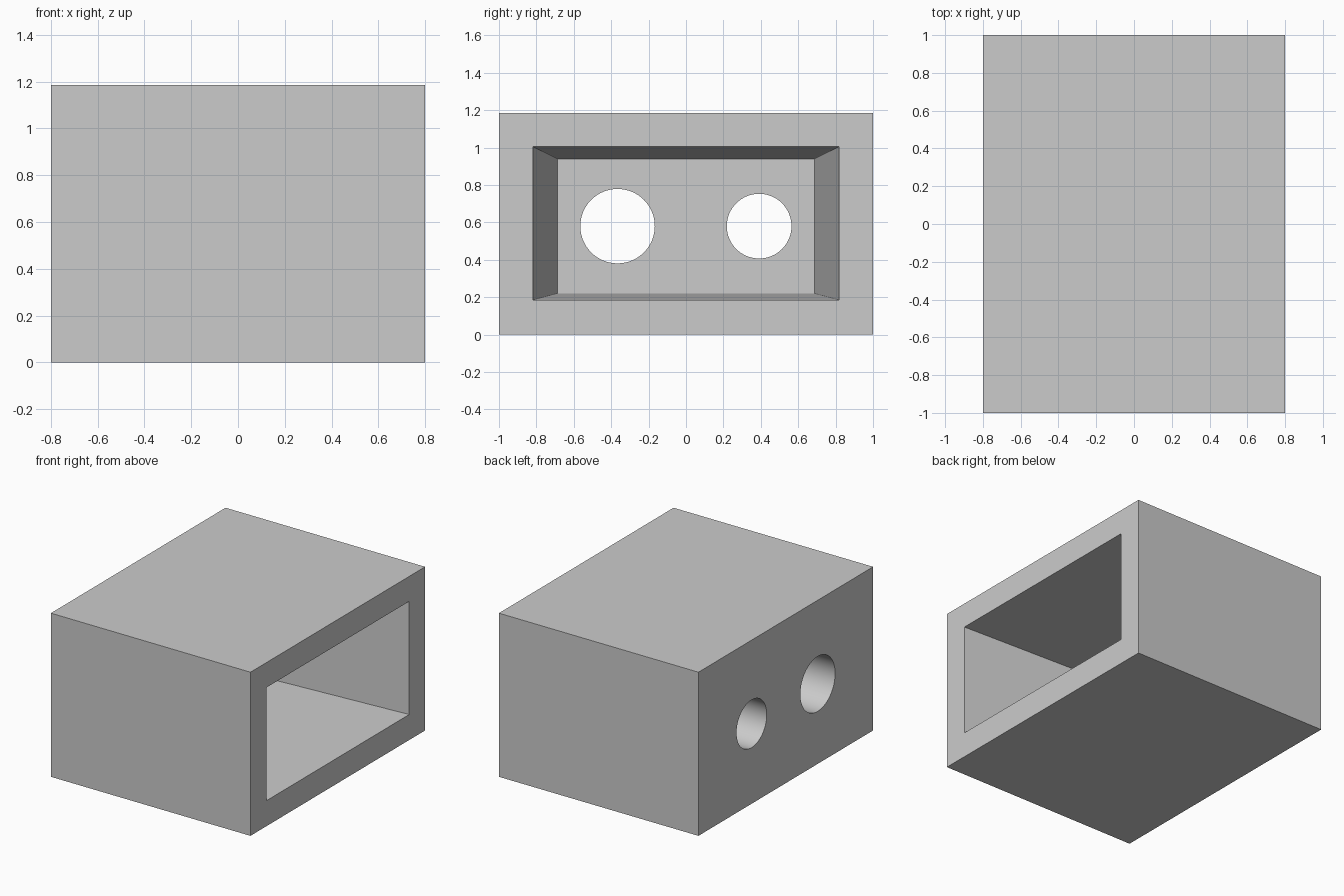
import bpy
import bmesh
from mathutils import Matrix, Vector

default = bpy.data.objects.get("Cube")
if default:
    bpy.data.objects.remove(default, do_unlink=True)

WIDTH, LENGTH, HEIGHT = 1.6, 2.0, 1.186
RIGHT = WIDTH / 2
POCKET_FLOOR = RIGHT - 1.0

# Single grey material
grey = bpy.data.materials.new("plain grey")
grey.use_nodes = True
grey.diffuse_color = (0.6, 0.6, 0.6, 1)
grey.node_tree.nodes["Principled BSDF"].inputs["Base Color"].default_value = (0.6, 0.6, 0.6, 1)


def add_object(name, bm):
    bmesh.ops.recalc_face_normals(bm, faces=bm.faces)
    mesh = bpy.data.meshes.new(name)
    bm.to_mesh(mesh)
    bm.free()
    mesh.materials.append(grey)
    obj = bpy.data.objects.new(name, mesh)
    bpy.context.collection.objects.link(obj)
    return obj


def box(name, low, high):
    low, high = Vector(low), Vector(high)
    bm = bmesh.new()
    bmesh.ops.create_cube(bm, size=1)
    bmesh.ops.scale(bm, vec=high - low, verts=bm.verts)
    bmesh.ops.translate(bm, vec=(low + high) / 2, verts=bm.verts)
    return add_object(name, bm)


def tapered_pocket(name, rings):
    """Loft between (x, half width, bottom, top) rectangles."""
    bm = bmesh.new()
    loops = []
    for x, y, low, high in rings:
        corners = [(-y, low), (y, low), (y, high), (-y, high)]
        loops.append([bm.verts.new((x, cy, cz)) for cy, cz in corners])
    for loop in loops:
        bm.faces.new(loop)
    inner, outer = loops
    for i in range(4):
        j = (i + 1) % 4
        bm.faces.new((inner[i], inner[j], outer[j], outer[i]))
    return add_object(name, bm)


def round_hole(name, y, z, radius):
    bm = bmesh.new()
    bmesh.ops.create_cone(bm, cap_ends=True, segments=64, radius1=radius,
                          radius2=radius, depth=0.8,
                          matrix=Matrix.Translation((-RIGHT + 0.3, y, z))
                          @ Matrix.Rotation(1.5707963, 4, "Y"))
    return add_object(name, bm)


# Solid block
body = box("housing_block", (-RIGHT, -LENGTH / 2, 0), (RIGHT, LENGTH / 2, HEIGHT))

# Pocket walls continue slightly past the open side at the same slope
inner = Vector((POCKET_FLOOR, 0.687, 0.22, 0.94))
mouth = Vector((RIGHT, 0.818, 0.185, 1.005))
cutters = [
    tapered_pocket("pocket_cutter", [inner, inner.lerp(mouth, 1.05)]),
    round_hole("large_hole_cutter", -0.366, 0.58, 0.199),
    round_hole("small_hole_cutter", 0.391, 0.58, 0.173),
]

# Cut the pocket and the two through holes
bpy.ops.object.select_all(action="DESELECT")
bpy.context.view_layer.objects.active = body
body.select_set(True)
for cutter in cutters:
    cutter.hide_render = True
    cut = body.modifiers.new(cutter.name, "BOOLEAN")
    cut.operation = "DIFFERENCE"
    cut.solver = "EXACT"
    cut.object = cutter
    bpy.ops.object.modifier_apply(modifier=cut.name)
    bpy.data.objects.remove(cutter, do_unlink=True)

bpy.ops.object.shade_smooth_by_angle()
